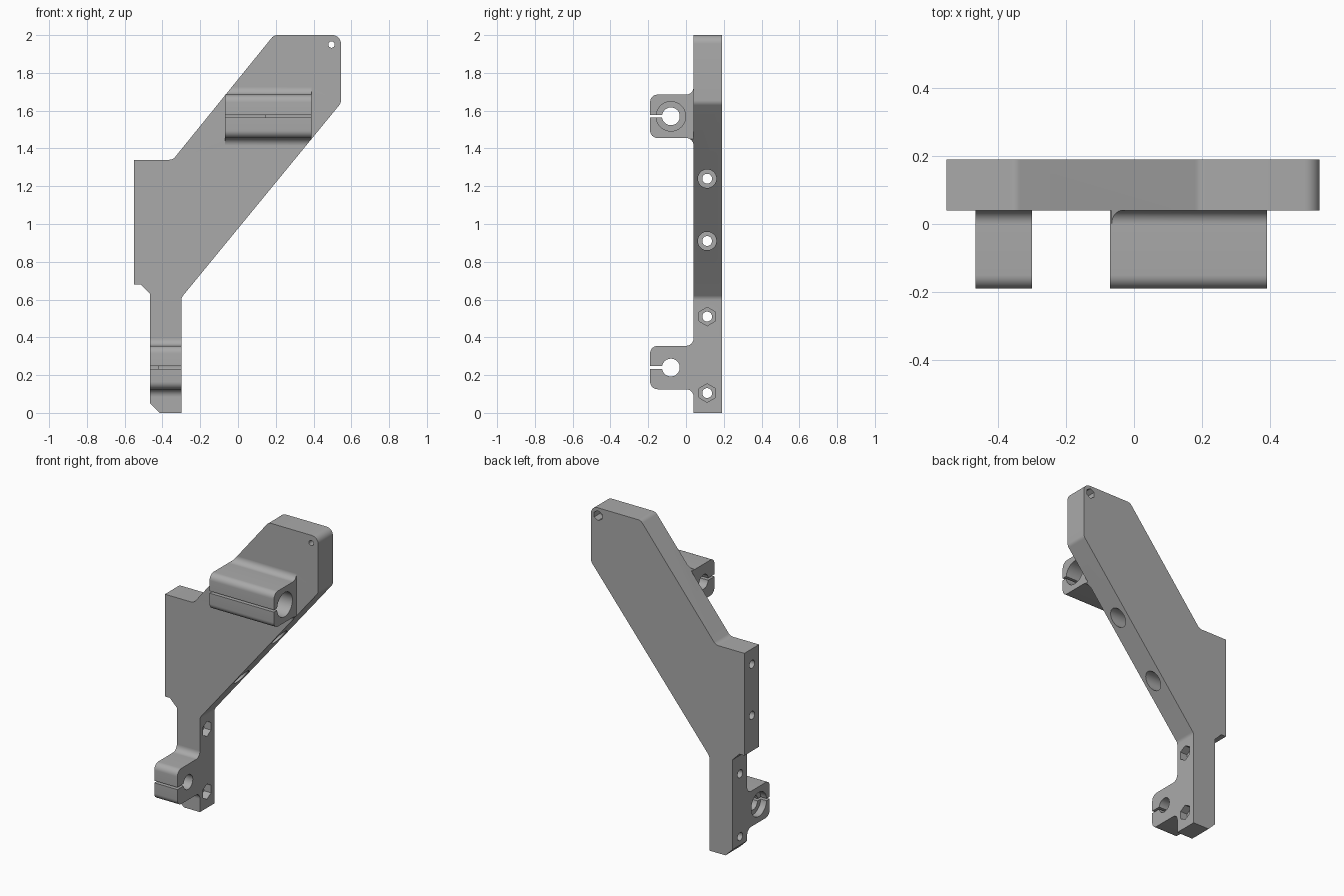
import bpy, bmesh, math
from mathutils import Vector

if "Cube" in bpy.data.objects:
    bpy.data.objects.remove(bpy.data.objects["Cube"])

grey = bpy.data.materials.new("plain grey")
grey.use_nodes = True
grey.diffuse_color = (0.4, 0.4, 0.4, 1)
grey.node_tree.nodes["Principled BSDF"].inputs["Base Color"].default_value = (0.4, 0.4, 0.4, 1)


def rounded(corners, steps=8):
    """Outline from (a, b) or (a, b, radius) corners, with arcs at the radii."""
    out = []
    for i, c in enumerate(corners):
        p = Vector(c[:2])
        if len(c) == 2:
            out.append(p)
            continue
        u = (Vector(corners[i - 1][:2]) - p).normalized()
        v = (Vector(corners[(i + 1) % len(corners)][:2]) - p).normalized()
        half = u.angle(v) / 2
        centre = p + (u + v).normalized() * c[2] / math.sin(half)
        t = c[2] / math.tan(half)
        a, b = p + u * t - centre, p + v * t - centre
        sweep = a.angle(b)
        for k in range(steps + 1):
            f = k / steps
            out.append(centre + (a * math.sin((1 - f) * sweep) + b * math.sin(f * sweep)) / math.sin(sweep))
    return out


def ring(a, b, r, sides=48):
    turn = [2 * math.pi * (k + 0.5) / sides for k in range(sides)]
    return [Vector((a + r * math.cos(t), b + r * math.sin(t))) for t in turn]


def prism(name, outline, axis, lo, hi):
    """Extrude an outline along X (outline in y, z) or Y (outline in x, z)."""
    bm = bmesh.new()
    place = (lambda p, d: (d, p.x, p.y)) if axis == "X" else (lambda p, d: (p.x, d, p.y))
    ends = [[bm.verts.new(place(p, d)) for p in outline] for d in (lo, hi)]
    bm.faces.new(ends[0])
    bm.faces.new(ends[1])
    n = len(outline)
    for i in range(n):
        j = (i + 1) % n
        bm.faces.new((ends[0][i], ends[0][j], ends[1][j], ends[1][i]))
    bmesh.ops.recalc_face_normals(bm, faces=bm.faces)
    mesh = bpy.data.meshes.new(name)
    bm.to_mesh(mesh)
    bm.free()
    mesh.materials.append(grey)
    ob = bpy.data.objects.new(name, mesh)
    bpy.context.collection.objects.link(ob)
    return ob


def combine(target, tool, operation):
    mod = target.modifiers.new("combine", "BOOLEAN")
    mod.operation, mod.object, mod.solver = operation, tool, "EXACT"
    bpy.context.view_layer.objects.active = target
    bpy.ops.object.modifier_apply(modifier=mod.name)
    bpy.data.objects.remove(tool)


def drill(target, outline, axis, lo, hi):
    combine(target, prism("cutter", outline, axis, lo, hi), "DIFFERENCE")


# Main arm plate
FRONT, BACK = 0.04, 0.19
arm_outline = rounded([
    (-0.3, 0), (-0.3, 0.61, 0.04), (0.545, 1.64, 0.04), (0.545, 2, 0.045),
    (0.19, 2, 0.04), (-0.345, 1.34, 0.04), (-0.55, 1.34), (-0.55, 0.68),
    (-0.515, 0.68), (-0.465, 0.63), (-0.465, 0.05), (-0.415, 0)])
arm = prism("arm_bracket", arm_outline, "Y", FRONT, BACK)


# Split clamps with filleted roots, trimmed to the arm's edge
def clamp(x0, x1, z, bore0, bore1):
    h, r = 0.115, 0.04
    body = prism("clamp", rounded([
        (FRONT, z - h), (FRONT, z + h), (-0.19, z + h, r), (-0.19, z - h, r)]), "X", x0, x1)
    web = prism("web", rounded([
        (0, z - h), (FRONT, z - h, 0.039), (FRONT, z - h - r), (0.06, z - h - r),
        (0.06, z + h + r), (FRONT, z + h + r), (FRONT, z + h, 0.039), (0, z + h)]), "X", x0, x1)
    combine(web, prism("trim", arm_outline, "Y", -0.3, 0.3), "INTERSECT")
    combine(body, web, "UNION")
    combine(arm, body, "UNION")
    drill(arm, ring(-0.08, z, 0.047), "X", x0 - 0.1, x1 + 0.1)
    drill(arm, ring(-0.08, z, 0.078), "X", bore0, bore1)
    slit = [Vector(p) for p in ((-0.3, z - 0.007), (-0.08, z - 0.007), (-0.08, z + 0.007), (-0.3, z + 0.007))]
    drill(arm, slit, "X", x0 - 0.1, x1 + 0.1)


clamp(-0.465, -0.3, 0.24, -0.6, -0.423)
clamp(-0.07, 0.39, 1.57, 0.148, 0.6)

# Cross bolt holes: nut pockets on the stem, round head seats on the slope
MID = 0.112
for z, sides, seat in ((0.105, 6, -0.35), (0.51, 6, -0.35), (0.91, 48, -0.3), (1.24, 48, -0.2)):
    drill(arm, ring(MID, z, 0.026), "X", -1, 1)
    drill(arm, ring(MID, z, 0.049, sides), "X", seat, 1)

# Corner bolt hole with a nut pocket at the back
drill(arm, ring(0.495, 1.95, 0.017), "Y", -1, 1)
drill(arm, ring(0.495, 1.95, 0.032, 6), "Y", 0.13, 1)

bpy.ops.object.select_all(action="DESELECT")
arm.select_set(True)
bpy.context.view_layer.objects.active = arm
bpy.ops.object.shade_smooth_by_angle(angle=math.radians(30))
